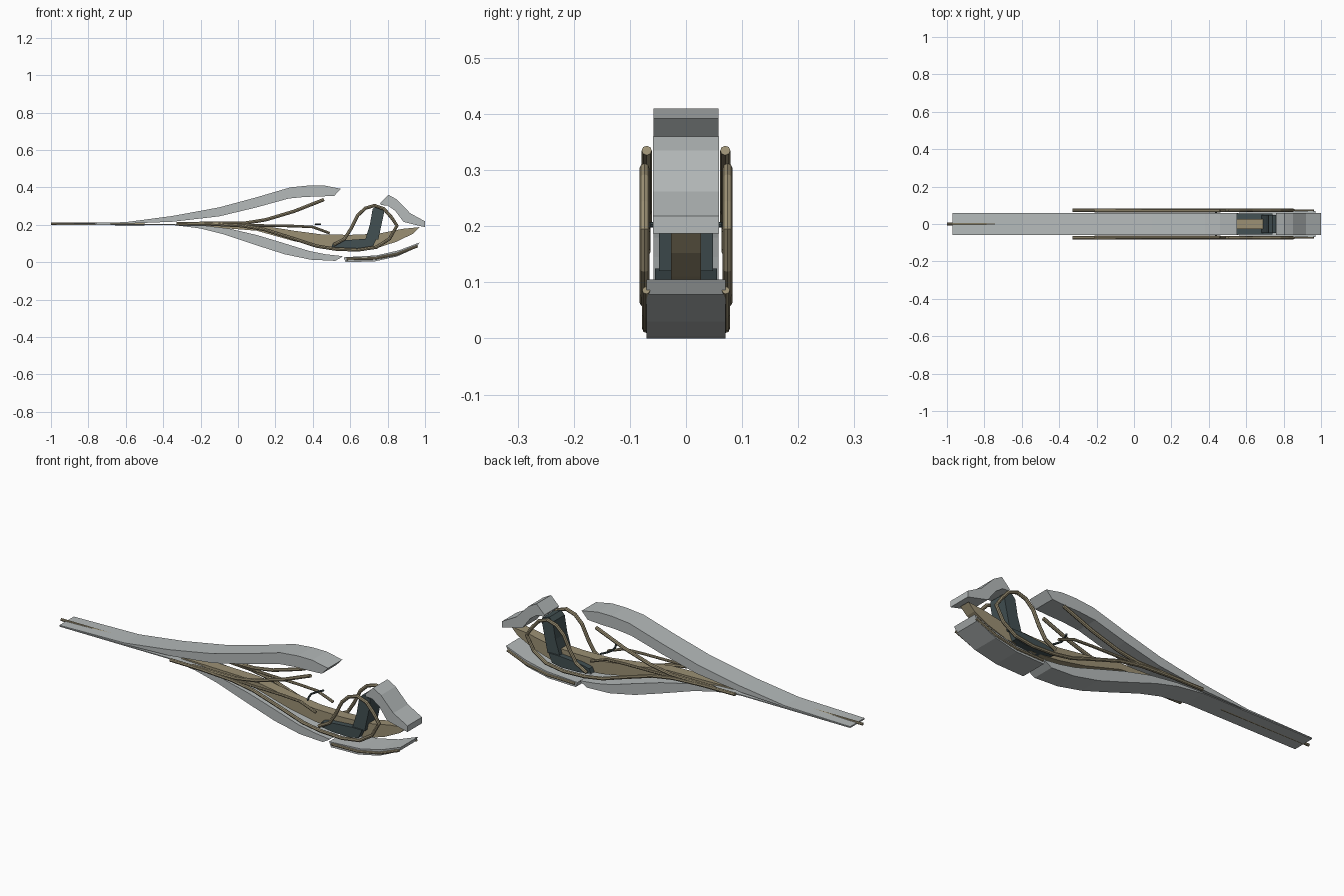
import bpy, bmesh

if "Cube" in bpy.data.objects:
    bpy.data.objects.remove(bpy.data.objects["Cube"])


def material(name, rgb):
    m = bpy.data.materials.new(name)
    m.diffuse_color = (*rgb, 1)
    m.use_nodes = True
    m.node_tree.nodes["Principled BSDF"].inputs["Base Color"].default_value = m.diffuse_color
    return m


GREY = material("shell grey", (0.46, 0.49, 0.49))
TAN = material("frame tan", (0.33, 0.28, 0.175))
DARK = material("seat dark", (0.055, 0.08, 0.085))


def link(name, mesh, mat):
    ob = bpy.data.objects.new(name, mesh)
    mesh.materials.clear()
    mesh.materials.append(mat)
    bpy.context.collection.objects.link(ob)
    return ob


def strip(name, top, bottom, half, mat):
    """Solid band between two equally long x,z edge lines, extruded across y."""
    bm = bmesh.new()
    rings = []
    for (xt, zt), (xb, zb) in zip(top, bottom):
        rings.append([bm.verts.new(c) for c in (
            (xt, -half, zt), (xt, half, zt), (xb, half, zb), (xb, -half, zb))])
    for a, b in zip(rings, rings[1:]):
        for i in range(4):
            j = (i + 1) % 4
            bm.faces.new((a[i], a[j], b[j], b[i]))
    bm.faces.new(rings[0])
    bm.faces.new(rings[-1])
    bmesh.ops.recalc_face_normals(bm, faces=bm.faces)
    mesh = bpy.data.meshes.new(name)
    bm.to_mesh(mesh)
    bm.free()
    return link(name, mesh, mat)


def tube(name, pts, r, mat):
    """Flat-sided pipe along a path."""
    cu = bpy.data.curves.new(name + "_path", 'CURVE')
    cu.dimensions = '3D'
    cu.bevel_depth = r
    cu.bevel_resolution = 2
    cu.use_fill_caps = True
    sp = cu.splines.new('POLY')
    sp.points.add(len(pts) - 1)
    for p, c in zip(sp.points, pts):
        p.co = (*c, 1)
    sp.use_smooth = False
    tmp = bpy.data.objects.new(name + "_path", cu)
    bpy.context.collection.objects.link(tmp)
    dg = bpy.context.evaluated_depsgraph_get()
    mesh = bpy.data.meshes.new_from_object(tmp.evaluated_get(dg))
    bpy.data.objects.remove(tmp)
    return link(name, mesh, mat)


def rails(name, pts, y, r):
    for side, s in (("left", 1), ("right", -1)):
        tube(f"{side}_{name}", [(x, s * y, z) for x, z in pts], r, TAN)


# outer shells
strip("upper_shell",
      [(-0.97, .206), (-.6, .214), (-.35, .247), (-.1, .293), (.1, .347),
       (.28, .4), (.38, .41), (.46, .41), (.55, .392)],
      [(-0.97, .203), (-.6, .206), (-.35, .216), (-.1, .245), (.1, .293),
       (.27, .34), (.36, .349), (.44, .351), (.515, .355)], .058, GREY)
strip("lower_shell",
      [(-.97, .202), (-.35, .204), (-.2, .198), (-.05, .18), (.1, .145),
       (.25, .1), (.38, .06), (.47, .042), (.56, .032)],
      [(-.97, .199), (-.35, .199), (-.2, .18), (-.08, .15), (.1, .09),
       (.25, .042), (.39, .013), (.52, .007), (.555, .027)], .058, GREY)
strip("rear_cowl",
      [(.76, .315), (.805, .36), (.85, .335), (.92, .262), (1.0, .218)],
      [(.765, .305), (.80, .303), (.84, .275), (.885, .215), (1.0, .187)],
      .059, GREY)
strip("belly_plate",
      [(.565, .026), (.74, .036), (.86, .063), (.97, .105)],
      [(.575, .0), (.73, .004), (.85, .03), (.955, .078)], .07, GREY)

# central body
strip("hull",
      [(-.3, .208), (.1, .2), (.3, .168), (.45, .148), (.6, .146),
       (.75, .152), (.88, .178), (.97, .187)],
      [(-.3, .2), (.1, .168), (.3, .112), (.45, .083), (.6, .07),
       (.75, .078), (.85, .11), (.935, .152)], .027, TAN)

# seat
strip("seat_cushion", [(.51, .105), (.56, .116), (.68, .125), (.74, .125)],
      [(.50, .082), (.57, .072), (.67, .07), (.72, .08)], .055, DARK)
strip("seat_back", [(.68, .12), (.705, .2), (.72, .285), (.74, .305)],
      [(.75, .12), (.765, .19), (.782, .27), (.78, .292)], .048, DARK)

# frame tubes
rails("main_rail",
      [(-.33, .206), (-.15, .204), (.02, .195), (.14, .175), (.3, .125),
       (.42, .086), (.52, .07), (.64, .065), (.74, .08), (.81, .125),
       (.85, .195), (.82, .24), (.78, .285), (.73, .303), (.68, .288),
       (.64, .25), (.605, .18), (.57, .125), (.51, .092)], .074, .009)
rails("upper_rail", [(-.21, .207), (.04, .209), (.15, .227), (.3, .272),
                     (.46, .335)], .07, .009)
rails("middle_rail", [(-.1, .206), (.12, .196), (.3, .193), (.4, .188),
                      (.49, .155)], .07, .007)
rails("belly_rail", [(.58, .017), (.73, .02), (.85, .043), (.96, .086)],
      .071, .007)
tube("tail_boom", [(-1, 0, .205), (-.5, 0, .204)], .007, TAN)

# steering bar
tube("steering_bar", [(.44, -.065, .203), (.425, -.035, .203),
                      (.415, 0, .203), (.425, .035, .203),
                      (.44, .065, .203)], .005, DARK)
